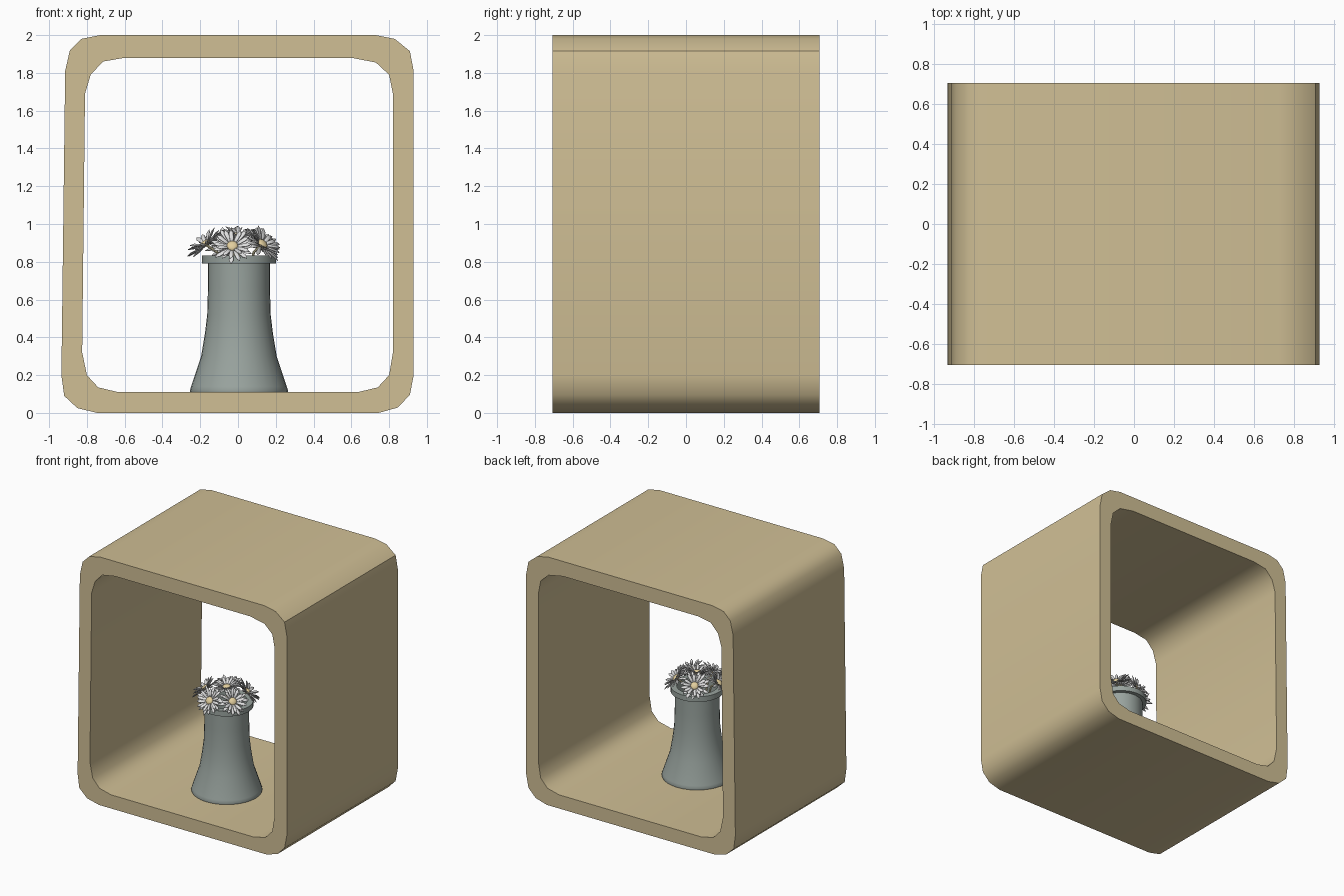
import bpy, bmesh, math, random
from mathutils import Vector, Matrix

if "Cube" in bpy.data.objects:
    bpy.data.objects.remove(bpy.data.objects["Cube"])

random.seed(4)
VX, VY = 0.005, -0.15   # vase axis


def mat(name, r, g, b):
    m = bpy.data.materials.new(name)
    m.diffuse_color = (r, g, b, 1)
    m.use_nodes = True
    m.node_tree.nodes["Principled BSDF"].inputs["Base Color"].default_value = m.diffuse_color
    return m


WOOD = mat("pale wood", 0.63, 0.52, 0.30)
VASE = mat("grey green ceramic", 0.32, 0.37, 0.345)
PETAL = mat("petal white", 0.75, 0.75, 0.75)
CENTRE = mat("flower centre tan", 0.76, 0.62, 0.34)
STEM = mat("stem cream", 0.72, 0.66, 0.42)


def finish(bm, name, material, angle=40, normals=True):
    if normals:
        bmesh.ops.recalc_face_normals(bm, faces=bm.faces)
    me = bpy.data.meshes.new(name)
    bm.to_mesh(me)
    bm.free()
    me.materials.append(material)
    ob = bpy.data.objects.new(name, me)
    bpy.context.collection.objects.link(ob)
    bpy.ops.object.select_all(action='DESELECT')
    bpy.context.view_layer.objects.active = ob
    ob.select_set(True)
    bpy.ops.object.shade_smooth_by_angle(angle=math.radians(angle))
    return ob


# Rounded square shelf frame: matching outer and inner loops, extruded in depth
outer = [(-.73, 2), (.73, 2), (.83, 1.98), (.91, 1.915), (.93, 1.81),
         (.93, .2), (.91, .095), (.845, .028), (.745, 0),
         (-.745, 0), (-.85, .025), (-.92, .09), (-.935, .2),
         (-.915, 1.81), (-.89, 1.92), (-.83, 1.98)]
inner = [(-.6, 1.88), (.6, 1.88), (.73, 1.855), (.80, 1.79), (.82, 1.69),
         (.82, .32), (.80, .2), (.74, .135), (.635, .11),
         (-.635, .11), (-.74, .135), (-.80, .2), (-.825, .32),
         (-.81, 1.69), (-.78, 1.79), (-.715, 1.86)]
bm = bmesh.new()
loops = [[bm.verts.new((x, y, z)) for x, z in p]
         for p, y in ((outer, -.707), (outer, .707), (inner, .707), (inner, -.707))]
n = len(outer)
for k in range(4):
    a, b = loops[k], loops[(k + 1) % 4]
    for i in range(n):
        j = (i + 1) % n
        bm.faces.new((a[i], a[j], b[j], b[i]))
finish(bm, "shelf_frame", WOOD)


# Lathed vase with flared foot, collar and open mouth
def lathe(profile, seg, name, material):
    bm = bmesh.new()
    rings = [[bm.verts.new((VX + r * math.cos(2 * math.pi * i / seg),
                            VY + r * math.sin(2 * math.pi * i / seg), z))
              for i in range(seg)] for r, z in profile]
    for a, b in zip(rings, rings[1:]):
        for i in range(seg):
            j = (i + 1) % seg
            bm.faces.new((a[i], a[j], b[j], b[i]))
    bm.faces.new(rings[0])
    bm.faces.new(rings[-1])
    return finish(bm, name, material)


lathe([(.258, .11), (.26, .118), (.253, .14), (.2, .3), (.18, .42), (.168, .52),
       (.164, .66), (.164, .79), (.195, .79), (.195, .832), (.15, .832), (.145, .6)],
      32, "vase", VASE)

# Daisies: offset from the vase axis, height, facing direction
daisies = [((-.035, -.165, .88), (-.03, -.8, .55)),
           ((.12, -.10, .89), (.6, -.5, .65)),
           ((-.175, -.02, .89), (-.55, -.2, .8)),
           ((-.06, .12, .89), (-.4, .65, .65)),
           ((.12, .09, .895), (.55, .45, .7)),
           ((0, 0, .935), (0, -.1, 1))]

petals, centres, stems = bmesh.new(), bmesh.new(), bmesh.new()


def add_petal(bm, M, ang, length, width, lift):
    R = M @ Matrix.Rotation(ang, 4, 'Z') @ Matrix.Rotation(-lift, 4, 'Y')
    pts = [(.015, -.004, 0), (.015, .004, 0),
           (length * .45, width * .8, .002), (length * .8, width, .004), (length, 0, .001),
           (length * .8, -width, .004), (length * .45, -width * .8, .002), (length * .6, 0, -.004)]
    v = [bm.verts.new(R @ Vector(p)) for p in pts]
    rim = [v[0], v[6], v[5], v[4], v[3], v[2], v[1]]
    for i in range(7):
        bm.faces.new((rim[i], rim[(i + 1) % 7], v[7]))


for pos, face in daisies:
    p = Vector(pos) + Vector((VX, VY, 0))
    d = Vector(face).normalized()
    M = Matrix.Translation(p) @ d.to_track_quat('Z', 'Y').to_matrix().to_4x4()
    # two staggered petal layers
    for count, length, lift in ((15, .115, .08), (12, .10, .38)):
        for i in range(count):
            add_petal(petals, M, 2 * math.pi * (i + random.uniform(-.2, .2)) / count,
                      length * random.uniform(.9, 1.08), .0105, lift + random.uniform(-.12, .12))
    # domed centre
    bmesh.ops.create_uvsphere(centres, u_segments=14, v_segments=8, radius=.03,
                              matrix=M @ Matrix.Translation((0, 0, .008)) @ Matrix.Diagonal((1, 1, .5, 1)))
    # stem curving down into the vase
    end = Vector((VX + pos[0] * .35, VY + pos[1] * .35, .62))
    mid = Vector((VX + pos[0] * .65, VY + pos[1] * .65, .85))
    for a, b in ((p, mid), (mid, end)):
        q = (b - a).to_track_quat('Z', 'Y').to_matrix().to_4x4()
        bmesh.ops.create_cone(stems, cap_ends=True, segments=8, radius1=.007, radius2=.007,
                              depth=(b - a).length, matrix=Matrix.Translation((a + b) / 2) @ q)

ob = finish(petals, "daisy_petals", PETAL, normals=False)
mod = ob.modifiers.new("thickness", 'SOLIDIFY')
mod.thickness = .003
finish(centres, "daisy_centres", CENTRE)
finish(stems, "daisy_stems", STEM)
